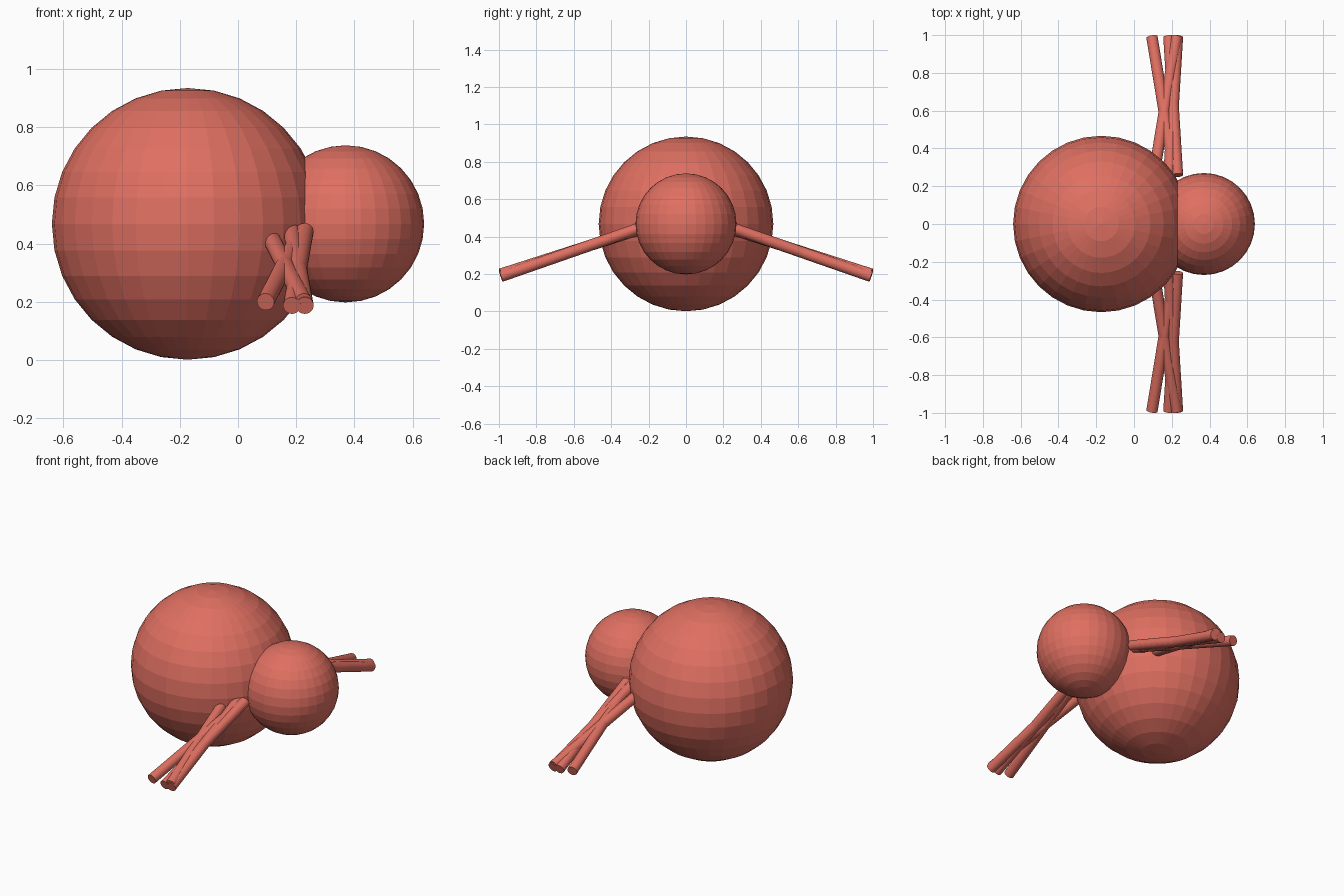
import bpy
from mathutils import Vector

if "Cube" in bpy.data.objects:
    bpy.data.objects.remove(bpy.data.objects["Cube"])

mat = bpy.data.materials.new("red_clay")
mat.diffuse_color = (0.74, 0.16, 0.12, 1)
mat.use_nodes = True
mat.node_tree.nodes["Principled BSDF"].inputs["Base Color"].default_value = mat.diffuse_color


def finish(ob, name):
    ob.name = name
    ob.data.materials.append(mat)


def ball(name, x, r):
    bpy.ops.mesh.primitive_uv_sphere_add(segments=32, ring_count=16, radius=r,
                                         location=(x, 0, 0.468))
    finish(bpy.context.object, name)


def rod(name, a, b, r=0.03):
    a, b = Vector(a), Vector(b)
    bpy.ops.mesh.primitive_cylinder_add(vertices=32, radius=r, depth=(b - a).length,
                                        location=(a + b) / 2)
    ob = bpy.context.object
    ob.rotation_euler = (b - a).to_track_quat('Z', 'Y').to_euler()
    finish(ob, name)


# Body
ball("abdomen", -0.173, 0.467)
ball("head", 0.37, 0.27)

# Crossing legs: inner x, inner z, outer x, outer z
legs = [(0.215, 0.435, 0.095, 0.20),
        (0.105, 0.435, 0.225, 0.20),
        (0.23, 0.442, 0.185, 0.187),
        (0.185, 0.442, 0.23, 0.187)]
for side, s in (("front", -1), ("back", 1)):
    for i, (xi, zi, xo, zo) in enumerate(legs, 1):
        rod(f"{side}_leg_{i}", (xi, s * 0.258, zi), (xo, s * 0.99, zo))
